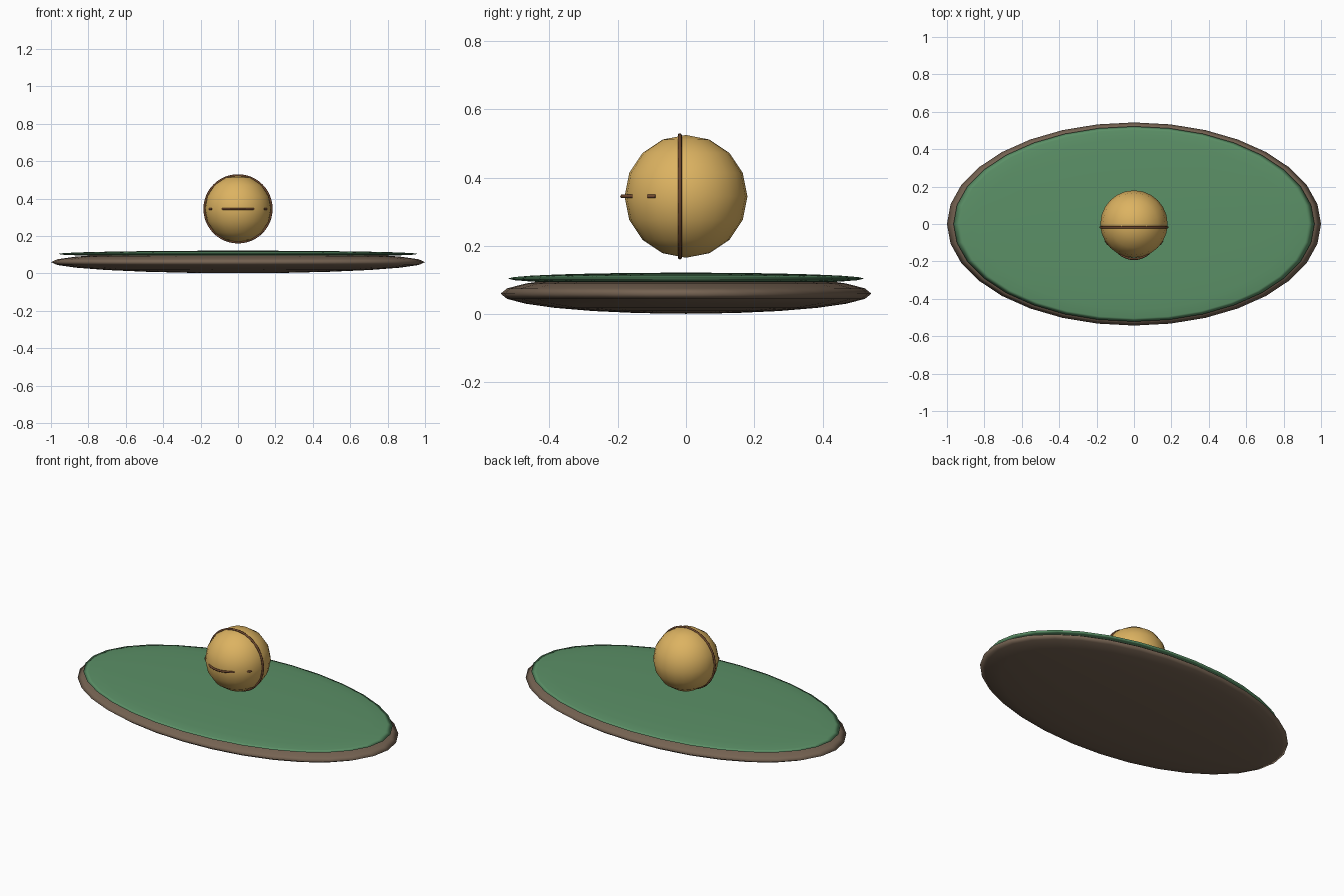
import bpy
import math

if "Cube" in bpy.data.objects:
    bpy.data.objects.remove(bpy.data.objects["Cube"])


def material(name, rgb):
    m = bpy.data.materials.new(name)
    m.diffuse_color = (*rgb, 1)
    m.use_nodes = True
    m.node_tree.nodes["Principled BSDF"].inputs["Base Color"].default_value = m.diffuse_color
    return m


GOLD = material("golden tan", (0.72, 0.45, 0.12))
GREEN = material("leaf green", (0.105, 0.28, 0.135))
EARTH = material("earth brown", (0.18, 0.125, 0.085))
SEAM = material("seam brown", (0.17, 0.07, 0.03))
BALL_Z = 0.345


def ellipsoid(name, mat, z, radii, segments, rings):
    bpy.ops.mesh.primitive_uv_sphere_add(
        segments=segments, ring_count=rings, radius=1, location=(0, 0, z))
    ob = bpy.context.object
    ob.name = name
    ob.scale = radii
    bpy.ops.object.transform_apply(location=False, rotation=False, scale=True)
    bpy.ops.object.shade_smooth()
    ob.data.materials.append(mat)
    return ob


def seam_arc(name, start, end, radius):
    """Thin tube hugging the front of the ball; angles measured from -y."""
    cu = bpy.data.curves.new(name, 'CURVE')
    cu.dimensions = '3D'
    cu.bevel_depth = 0.006
    cu.bevel_resolution = 1
    cu.use_fill_caps = True
    sp = cu.splines.new('POLY')
    n = 13
    sp.points.add(n - 1)
    for i, p in enumerate(sp.points):
        a = math.radians(start + (end - start) * i / (n - 1))
        r = radius(a)
        p.co = (r * math.sin(a), -r * math.cos(a), BALL_Z, 1)
    cu.materials.append(SEAM)
    ob = bpy.data.objects.new(name, cu)
    bpy.context.collection.objects.link(ob)


# Base: two stacked flattened ovals
ellipsoid("earth_base", EARTH, 0.06, (1.0, 0.543, 0.059), 32, 12)
ellipsoid("green_top", GREEN, 0.104, (0.965, 0.522, 0.0175), 32, 12)

# Floating ball
ellipsoid("ball", GOLD, BALL_Z, (0.18, 0.18, 0.18), 24, 8)

# Upright seam ring around the ball
bpy.ops.mesh.primitive_torus_add(
    major_segments=48, minor_segments=8, major_radius=0.179, minor_radius=0.006,
    location=(0, -0.018, BALL_Z), rotation=(math.pi / 2, 0, 0))
ring = bpy.context.object
ring.name = "upright_seam"
ring.data.materials.append(SEAM)
bpy.ops.object.shade_smooth()

# Broken front seam: one long piece and a short one on each side
seam_arc("front_seam", -31, 31, lambda a: 0.174 + 0.013 * math.cos(3 * a))
for side, label in ((-1, "left"), (1, "right")):
    seam_arc("short_seam_" + label, side * 51, side * 60, lambda a: 0.176)
